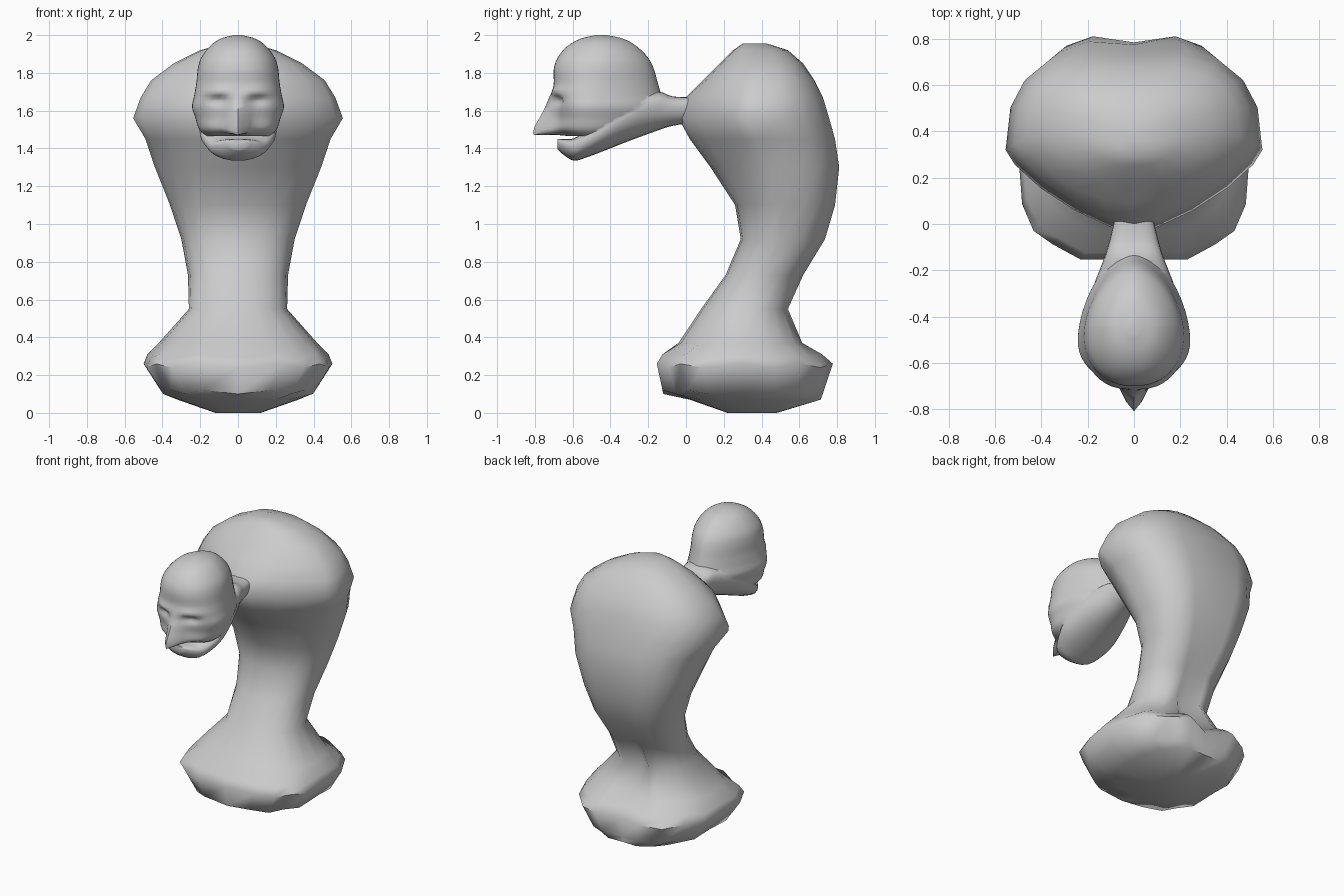
import bpy, bmesh, math
from mathutils import Vector

if "Cube" in bpy.data.objects:
    bpy.data.objects.remove(bpy.data.objects["Cube"])


def loft(name, rings):
    """Skin closed rings of points and cap both ends."""
    bm = bmesh.new()
    vs = [[bm.verts.new(p) for p in r] for r in rings]
    n = len(vs[0])
    for a, b in zip(vs, vs[1:]):
        for i in range(n):
            j = (i + 1) % n
            bm.faces.new((a[i], a[j], b[j], b[i]))
    for r in (vs[0], vs[-1]):
        c = bm.verts.new(sum((v.co for v in r), Vector()) / n)
        for i in range(n):
            bm.faces.new((r[i], r[(i + 1) % n], c))
    bmesh.ops.recalc_face_normals(bm, faces=bm.faces[:])
    me = bpy.data.meshes.new(name)
    bm.to_mesh(me)
    bm.free()
    ob = bpy.data.objects.new(name, me)
    bpy.context.collection.objects.link(ob)
    return ob


def section(n, lo, hi, mid, hw, p_lo=2.0, p_hi=2.0):
    """Superellipse outline as (x, v); v runs from lo through mid to hi."""
    pts = []
    for i in range(n):
        a = 2 * math.pi * i / n
        s, c = math.sin(a), math.cos(a)
        p = p_lo if c > 0 else p_hi
        x = math.copysign(hw * abs(s) ** (2 / p), s)
        k = abs(c) ** (2 / p)
        pts.append((x, mid + ((lo - mid) if c > 0 else (hi - mid)) * k))
    return pts


def smooth_rows(rows, k):
    """Catmull-Rom resampling of a table of rows."""
    out = []
    for i in range(len(rows) - 1):
        q = [rows[max(0, min(len(rows) - 1, i + d))] for d in (-1, 0, 1, 2)]
        for s in range(k):
            t = s / k
            out.append([0.5 * (2 * b + (c - a) * t + (2 * a - 5 * b + 4 * c - d) * t * t
                               + (3 * b - a - 3 * c + d) * t ** 3) for a, b, c, d in zip(*q)])
    return out + [list(rows[-1])]


def shade(ob, deg):
    bpy.ops.object.select_all(action='DESELECT')
    ob.select_set(True)
    bpy.context.view_layer.objects.active = ob
    bpy.ops.object.shade_smooth_by_angle(angle=math.radians(deg))


# Hunched body on a flared foot: z, front y, back y, widest y, half width, front power, groove
body_rows = [
    (0.00, 0.22, 0.48, 0.35, 0.12, 2.0, 0.00),
    (0.07, 0.02, 0.73, 0.35, 0.32, 2.4, 0.02),
    (0.12, -0.14, 0.75, 0.32, 0.41, 2.8, 0.05),
    (0.26, -0.17, 0.80, 0.30, 0.50, 3.0, 0.09),
    (0.31, -0.14, 0.74, 0.30, 0.48, 2.8, 0.09),
    (0.37, -0.04, 0.63, 0.30, 0.42, 2.5, 0.08),
    (0.55, 0.08, 0.55, 0.32, 0.26, 2.2, 0.07),
    (0.73, 0.21, 0.63, 0.42, 0.265, 2.2, 0.05),
    (0.92, 0.29, 0.745, 0.50, 0.30, 2.2, 0.04),
    (1.10, 0.26, 0.80, 0.51, 0.36, 2.0, 0.04),
    (1.30, 0.13, 0.825, 0.46, 0.44, 1.7, 0.04),
    (1.45, 0.02, 0.805, 0.38, 0.49, 1.45, 0.03),
    (1.56, -0.04, 0.775, 0.32, 0.555, 1.35, 0.03),
    (1.67, 0.00, 0.74, 0.35, 0.515, 1.45, 0.02),
    (1.76, 0.09, 0.69, 0.38, 0.46, 1.8, 0.01),
    (1.85, 0.18, 0.62, 0.40, 0.34, 2.1, 0.0),
    (1.92, 0.25, 0.54, 0.38, 0.20, 2.0, 0.0),
    (1.955, 0.30, 0.43, 0.36, 0.07, 2.0, 0.0),
]
N = 20
rings = []
for z, yf, yb, yw, hw, pf, groove in body_rows:
    pb = 2.6 if z > 0.8 else 2.2
    r = [Vector((x, y, z)) for x, y in section(N, yf, yb, yw, hw, pf, pb)]
    r[N // 2].y -= groove
    if 0.1 < z < 0.35:          # ragged foot rim
        for i in range(0, N, 2):
            r[i].z -= 0.02
            r[i].y += 0.02 * (r[i].y < 0)
    rings.append(r)
shade(loft("body", rings), 60)

# Skull with face: z, front y, back y, widest y, half width
skull_rows = [
    (1.465, -0.62, -0.30, -0.50, 0.165),
    (1.50, -0.68, -0.22, -0.50, 0.205),
    (1.56, -0.68, -0.14, -0.50, 0.225),
    (1.62, -0.69, -0.11, -0.50, 0.243),
    (1.68, -0.705, -0.13, -0.49, 0.232),
    (1.75, -0.70, -0.15, -0.48, 0.22),
    (1.82, -0.70, -0.17, -0.47, 0.213),
    (1.88, -0.68, -0.20, -0.46, 0.195),
    (1.94, -0.63, -0.26, -0.45, 0.15),
    (1.98, -0.56, -0.33, -0.45, 0.095),
    (2.00, -0.48, -0.42, -0.45, 0.02),
]


def bump(v, c, w):
    return math.exp(-((v - c) / w) ** 2)


def sculpt(x, y, z):
    """Push out the hooked nose and brow, sink the eye sockets."""
    if y < -0.45:
        ramp = ((1.70 - z) / 0.18) if z > 1.52 else (z - 1.465) / 0.03
        ramp = max(0, min(1, ramp))
        tip = ramp * bump(x, 0, 0.055)
        y -= 0.125 * tip
        y += 0.03 * bump(abs(x), 0.10, 0.05) * bump(z, 1.655, 0.025)
        y -= 0.015 * bump(abs(x), 0.10, 0.08) * bump(z, 1.70, 0.02)
        z -= 0.03 * tip * bump(z, 1.505, 0.03)
    return Vector((x, y, z))


skull = loft("head", [[sculpt(x, y, r[0]) for x, y in section(48, *r[1:], 2.2, 1.7)]
                      for r in smooth_rows(skull_rows, 4)])

# Lower jaw sweeping back into the thin neck: y, bottom z, top z, half width
jaw_rows = [
    (-0.68, 1.395, 1.45, 0.05),
    (-0.64, 1.36, 1.45, 0.11),
    (-0.59, 1.335, 1.455, 0.15),
    (-0.52, 1.355, 1.50, 0.185),
    (-0.44, 1.385, 1.56, 0.205),
    (-0.30, 1.44, 1.66, 0.185),
    (-0.15, 1.495, 1.70, 0.13),
    (-0.07, 1.52, 1.675, 0.105),
    (0.06, 1.54, 1.67, 0.075),
]
jaw = loft("jaw", [[Vector((x, r[0], z)) for x, z in
                    section(24, r[1], r[2], r[1] * 0.35 + r[2] * 0.65, r[3], 2.1, 2.6)]
                   for r in smooth_rows(jaw_rows, 3)])

# Fuse jaw and neck with the skull
mod = skull.modifiers.new("fuse", 'BOOLEAN')
mod.operation = 'UNION'
mod.object = jaw
bpy.context.view_layer.objects.active = skull
bpy.ops.object.modifier_apply(modifier="fuse")
bpy.data.objects.remove(jaw)
shade(skull, 60)
